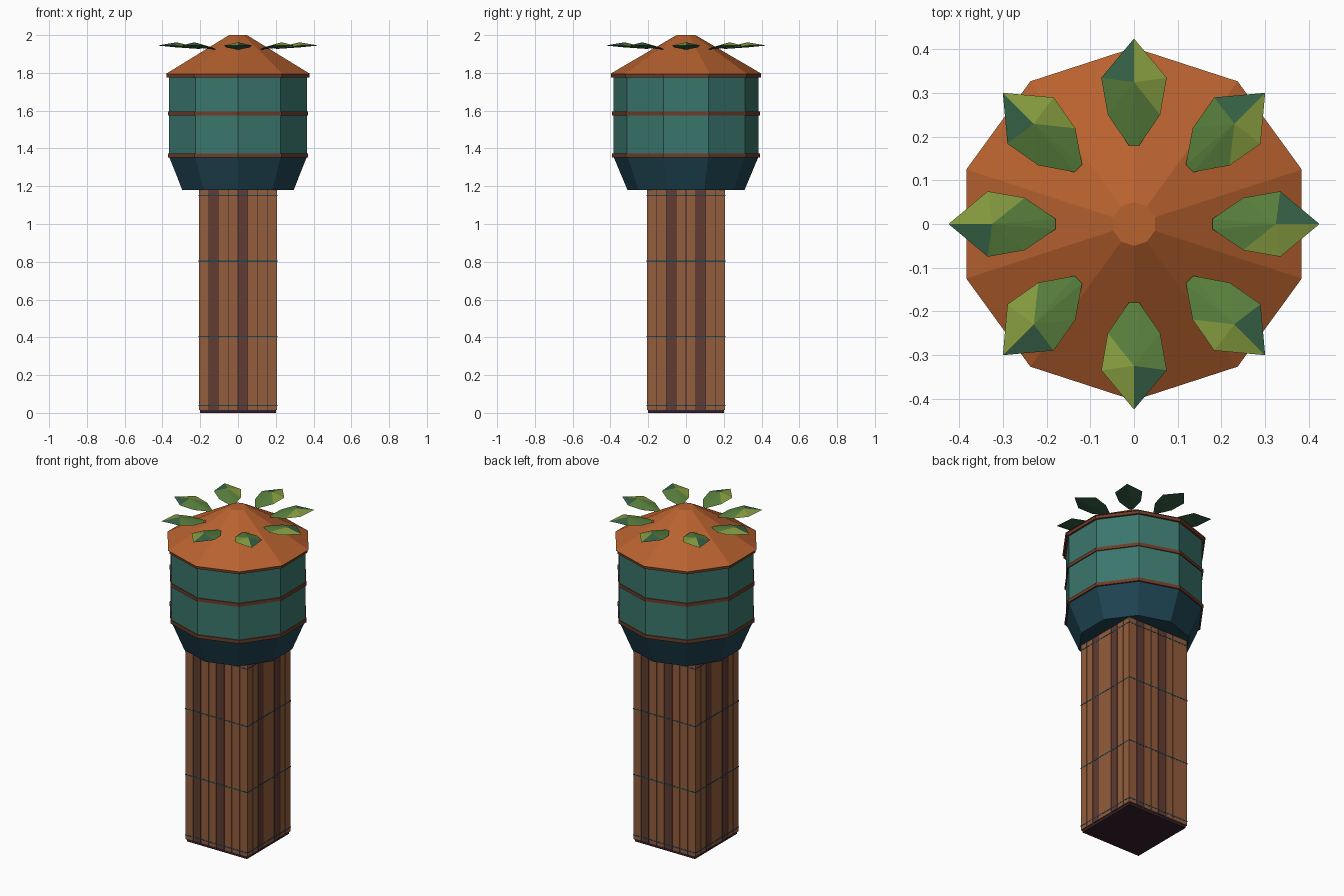
import bpy, bmesh, math
from mathutils import Matrix

cube = bpy.data.objects.get("Cube")
if cube:
    bpy.data.objects.remove(cube, do_unlink=True)


def material(name, hex_code):
    srgb = [int(hex_code[i:i + 2], 16) / 255 for i in (0, 2, 4)]
    col = [c / 12.92 if c < 0.04 else ((c + 0.055) / 1.055) ** 2.4 for c in srgb] + [1]
    m = bpy.data.materials.new(name)
    m.use_nodes = True
    m.diffuse_color = col
    node = next(n for n in m.node_tree.nodes if n.type == 'BSDF_PRINCIPLED')
    node.inputs["Base Color"].default_value = col
    node.inputs["Roughness"].default_value = 0.9
    return m


TEAL = material("teal_panel", "3a766c")
NAVY = material("dark_blue_teal", "1f4553")
ORANGE = material("orange_roof", "b8622f")
TRIM = material("brown_trim", "6e3c2a")
WOOD = material("light_wood", "945d3c")
DARK = material("dark_wood", "623c32")
PLUM = material("dark_plum", "35202c")
OLIVE = material("olive_leaf", "859b3f")
GREEN = material("mid_green_leaf", "587f3c")
DEEP = material("deep_green_leaf", "356045")


def finish(name, bm, mats):
    bmesh.ops.recalc_face_normals(bm, faces=bm.faces)
    mesh = bpy.data.meshes.new(name)
    bm.to_mesh(mesh)
    bm.free()
    for m in mats:
        mesh.materials.append(m)
    ob = bpy.data.objects.new(name, mesh)
    bpy.context.collection.objects.link(ob)
    return ob


def decagon(name, profile, mat, sides=10):
    """Closed solid lofted through (radius, height) rings, one corner on +y."""
    bm = bmesh.new()
    rings = []
    for r, z in profile:
        angles = [math.pi / 2 + math.tau * k / sides for k in range(sides)]
        rings.append([bm.verts.new((r * math.cos(a), r * math.sin(a), z)) for a in angles])
    for lo, hi in zip(rings, rings[1:]):
        for k in range(sides):
            n = (k + 1) % sides
            bm.faces.new((lo[k], lo[n], hi[n], hi[k]))
    bm.faces.new(rings[0])
    bm.faces.new(rings[-1])
    return finish(name, bm, [mat])


def add_box(bm, lo, hi, index=0, turn=0):
    size = [b - a for a, b in zip(lo, hi)]
    mid = [(a + b) / 2 for a, b in zip(lo, hi)]
    mat = (Matrix.Rotation(turn, 4, 'Z') @ Matrix.Translation(mid)
           @ Matrix.Diagonal((*size, 1)))
    verts = bmesh.ops.create_cube(bm, size=1, matrix=mat)["verts"]
    for f in {f for v in verts for f in v.link_faces}:
        f.material_index = index


# Column core, dark in the gaps between planks
HALF, TOP = 0.207, 1.19
bm = bmesh.new()
add_box(bm, (-0.2, -0.2, 0), (0.2, 0.2, TOP))
finish("column_core", bm, [PLUM])

# Eight planks on each side, with two darker ones per side
bm = bmesh.new()
step = 2 * HALF / 8
for side in range(4):
    dark = (1, 4) if side % 2 == 0 else (2, 5)
    for i in range(8):
        x = -HALF + i * step
        add_box(bm, (x + 0.0015, -HALF, 0.015), (x + step - 0.0015, -0.199, TOP),
                int(i in dark), side * math.pi / 2)
finish("column_planks", bm, [WOOD, DARK])

# Thin straps around the column
bm = bmesh.new()
w = HALF + 0.001
for z in (0.04, 0.405, 0.803, 1.15):
    add_box(bm, (-w, -w, z - 0.003), (w, w, z + 0.003))
finish("column_straps", bm, [NAVY])

# Tank, its tapered base, trim rings and roof
decagon("tank_base", [(0.31, 1.18), (0.383, 1.355)], NAVY)
decagon("tank_wall", [(0.385, 1.355), (0.385, 1.785)], TEAL)
for name, z, r in (("lower", 1.363, 0.391), ("middle", 1.585, 0.391), ("upper", 1.785, 0.397)):
    decagon(name + "_trim_ring", [(r, z - 0.01), (r, z + 0.01)], TRIM)
decagon("roof", [(0.404, 1.793), (0.05, 2.0)], ORANGE)

# Leaves: outline going up the left side from stem to tip, mirrored to the right
LEAF_SIDE = [(0.012, 0.18, 1.925), (0.06, 0.25, 1.934), (0.075, 0.335, 1.945)]
TIP, PEAK, UNDER = (0, 0.425, 1.945), (0, 0.325, 1.962), (0, 0.325, 1.935)


def leaf(name, angle):
    bm = bmesh.new()
    left = [bm.verts.new((-x, y, z)) for x, y, z in LEAF_SIDE]
    right = [bm.verts.new(p) for p in LEAF_SIDE]
    tip, peak, under = (bm.verts.new(p) for p in (TIP, PEAK, UNDER))
    loop = left + [tip] + right[::-1]
    # stem to tip on the left, tip to stem on the right, then the stem end
    shades = [1, 1, 2, 0, 0, 1, 1]
    for k, shade in enumerate(shades):
        a, b = loop[k], loop[(k + 1) % len(loop)]
        bm.faces.new((a, b, peak)).material_index = shade
        bm.faces.new((a, b, under)).material_index = 2
    bmesh.ops.rotate(bm, verts=bm.verts, matrix=Matrix.Rotation(angle, 3, 'Z'))
    finish(name, bm, [OLIVE, GREEN, DEEP])


for k in range(8):
    leaf(f"roof_leaf_{k + 1}", k * math.tau / 8)
